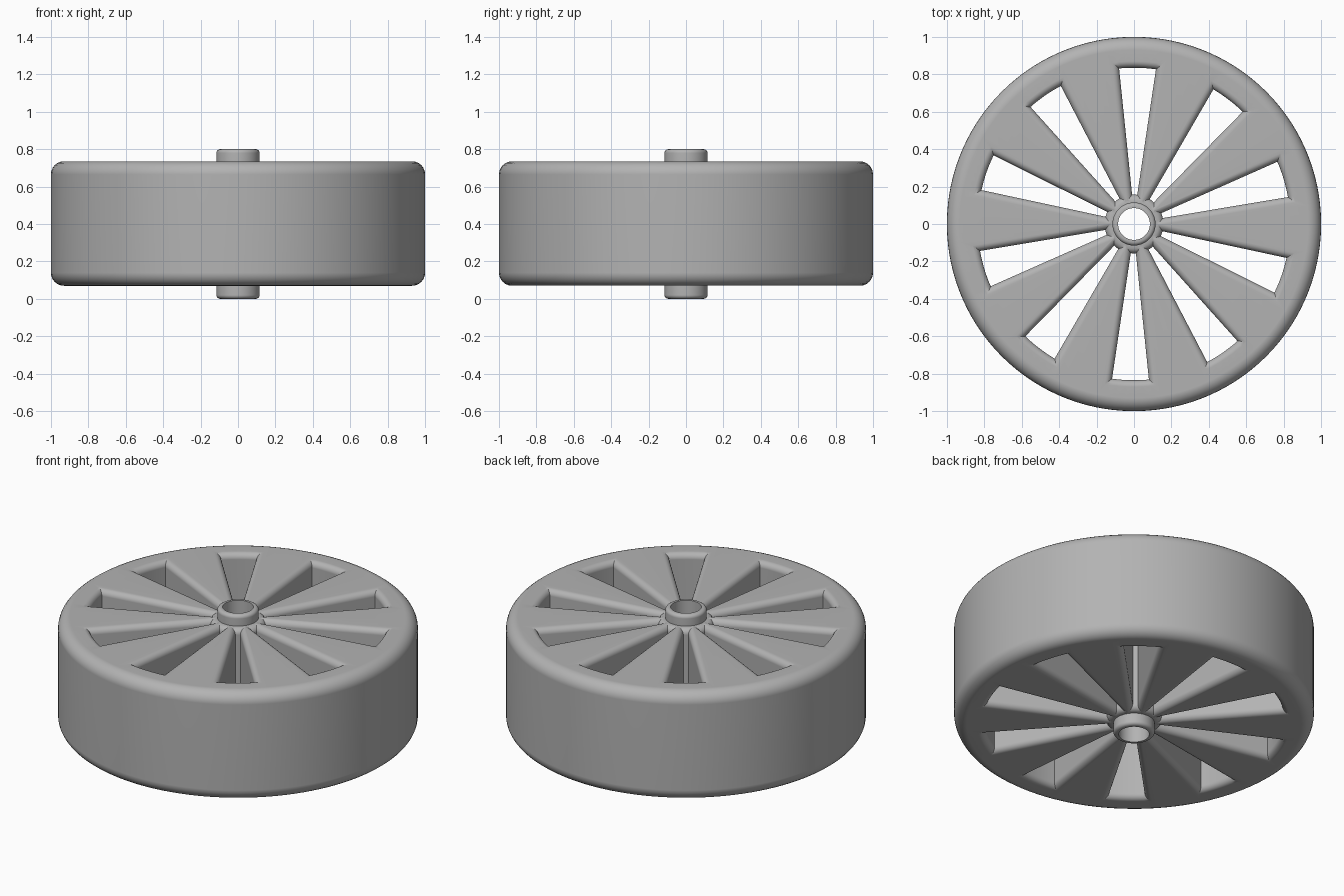
import bpy, bmesh
from math import sin, cos, pi, radians, asin, sqrt

if "Cube" in bpy.data.objects:
    bpy.data.objects.remove(bpy.data.objects["Cube"], do_unlink=True)

BOTTOM, TOP = 0.07, 0.735      # wheel body
HOLES, FIRST = 10, radians(16.7)
FILLET = 0.035

grey = bpy.data.materials.new("plain grey")
grey.use_nodes = True
colour = (0.45, 0.45, 0.45, 1)
grey.diffuse_color = colour
grey.node_tree.nodes["Principled BSDF"].inputs["Base Color"].default_value = colour


def skin(name, rings, caps):
    """Join rings of points with quads; cap both ends or close into a loop."""
    bm = bmesh.new()
    for stack in rings:
        loops = [[bm.verts.new(p) for p in ring] for ring in stack]
        n = len(loops[0])
        pairs = list(zip(loops, loops[1:]))
        if caps:
            bm.faces.new(loops[0])
            bm.faces.new(loops[-1])
        else:
            pairs.append((loops[-1], loops[0]))
        for a, b in pairs:
            for i in range(n):
                j = (i + 1) % n
                bm.faces.new((a[i], a[j], b[j], b[i]))
    bmesh.ops.recalc_face_normals(bm, faces=bm.faces)
    mesh = bpy.data.meshes.new(name)
    bm.to_mesh(mesh)
    bm.free()
    obj = bpy.data.objects.new(name, mesh)
    bpy.context.collection.objects.link(obj)
    mesh.materials.append(grey)
    return obj


def corner(r, z, size, start, steps=6):
    """Quarter-round profile corner about (r, z), turning anticlockwise."""
    turn = [start + pi / 2 * i / steps for i in range(steps + 1)]
    return [(r + size * cos(t), z + size * sin(t)) for t in turn]


# Wheel body and hub tube, as one turned profile
rim, lip, tube, bore = 0.07, 0.02, 0.115, 0.085
profile = [(bore, 0)]
profile += corner(tube - lip, lip, lip, -pi / 2, 4)
profile += [(tube, BOTTOM)]
profile += corner(1 - rim, BOTTOM + rim, rim, -pi / 2)
profile += corner(1 - rim, TOP - rim, rim, 0)
profile += [(tube, TOP)]
profile += corner(tube - lip, 0.8 - lip, lip, 0, 4)
profile += [(bore, 0.8)]
SEGMENTS = 120
turned = [[(r * cos(2 * pi * i / SEGMENTS), r * sin(2 * pi * i / SEGMENTS), z)
           for i in range(SEGMENTS)] for r, z in profile]
wheel = skin("spoked_wheel", [turned], caps=False)


# Wedge openings with flared, rounded mouths
def half_angle(r, grow):
    x = 0
    for _ in range(5):
        x = 0.126 * sqrt(r * r - x * x) - 0.006 + grow
    return asin(x / r)


def outline(angle, grow, z):
    points = []
    for r, direction, n in ((0.835 + grow, 1, 8), (0.157 - grow, -1, 4)):
        half = half_angle(r, grow) * direction
        for i in range(n + 1):
            a = angle - half + 2 * half * i / n
            points.append((r * cos(a), r * sin(a), z))
    return points


def opening(angle):
    flare = [(FILLET * (1 - cos(t)), FILLET * (1 - sin(t)))
             for t in [pi / 2 * i / 6 for i in range(7)]]
    upper = [outline(angle, grow, TOP - drop)
             for grow, drop in flare]
    lower = [outline(angle, grow, BOTTOM + drop) for grow, drop in reversed(flare)]
    return ([outline(angle, FILLET, BOTTOM - 0.03)] + lower + upper
            + [outline(angle, FILLET, TOP + 0.03)])


bpy.context.view_layer.objects.active = wheel
wheel.select_set(True)
for k in range(2):
    angles = [FIRST + 2 * pi * i / HOLES for i in range(k, HOLES, 2)]
    cutter = skin("opening_cutter", [opening(a) for a in angles], caps=True)
    cutter.hide_render = True
    cut = wheel.modifiers.new("openings", 'BOOLEAN')
    cut.operation, cut.solver, cut.object = 'DIFFERENCE', 'EXACT', cutter
    bpy.ops.object.modifier_apply(modifier=cut.name)
    bpy.data.objects.remove(cutter, do_unlink=True)

# Smooth rounds, crisp edges, flat faces kept flat
bpy.ops.object.shade_smooth_by_angle(angle=radians(30))
wheel.modifiers.new("flat_face_shading", 'WEIGHTED_NORMAL').keep_sharp = True
